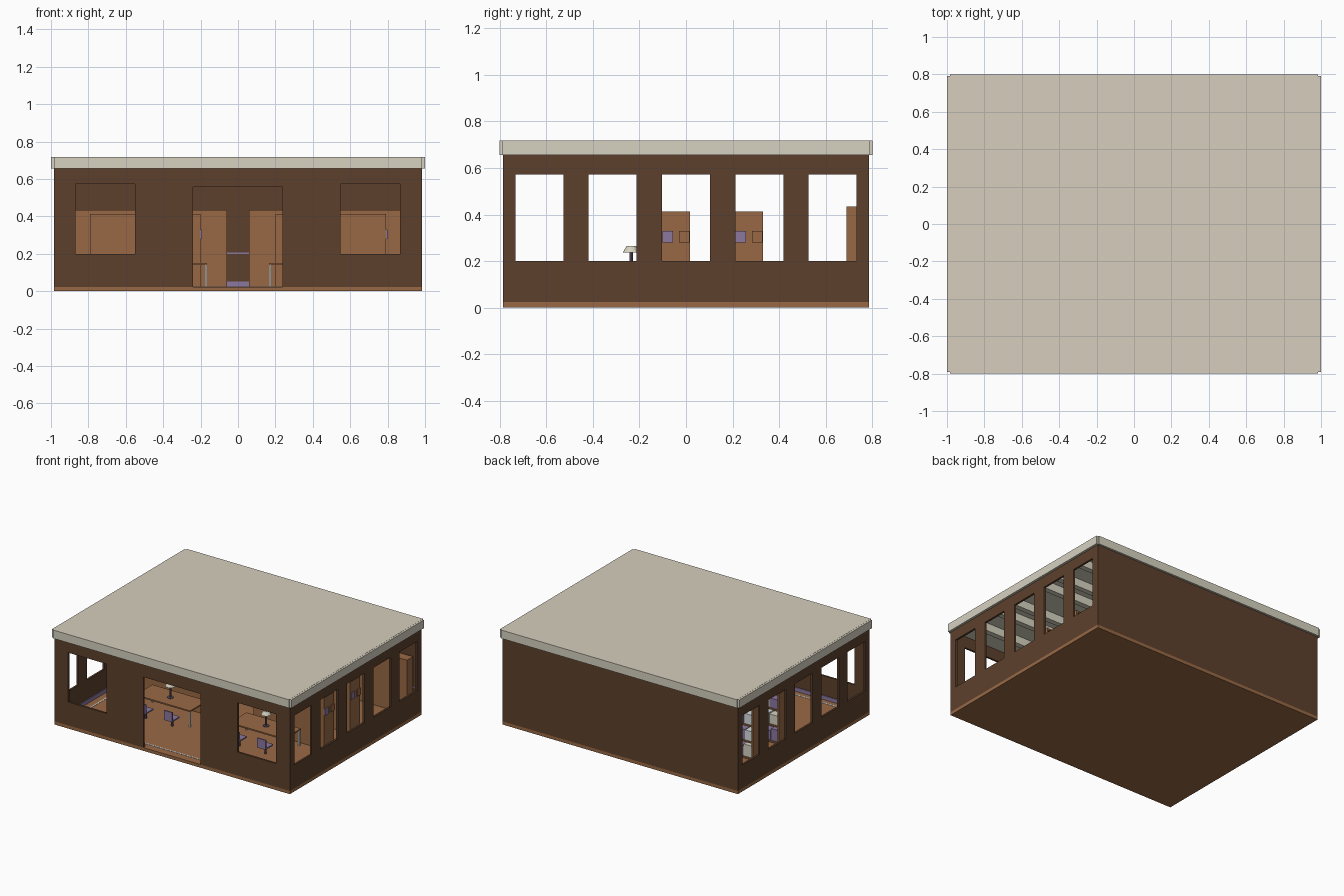
import bpy, bmesh, math, random
from mathutils import Matrix, Vector

if "Cube" in bpy.data.objects:
    bpy.data.objects.remove(bpy.data.objects["Cube"])

random.seed(4)


def lin(c):
    c /= 255
    return c / 12.92 if c <= 0.04045 else ((c + 0.055) / 1.055) ** 2.4


def material(name, r, g, b):
    m = bpy.data.materials.new(name)
    m.diffuse_color = (lin(r), lin(g), lin(b), 1)
    m.use_nodes = True
    m.node_tree.nodes["Principled BSDF"].inputs["Base Color"].default_value = m.diffuse_color
    return m


DARK = material("dark brown", 93, 64, 44)
WOOD = material("light wood brown", 153, 105, 69)
STONE = material("warm grey beige", 214, 210, 193)
ROOF = material("roof beige", 214, 206, 190)
PURPLE = material("muted purple", 140, 120, 160)
METAL = material("pale metal", 216, 222, 222)
STEM = material("dark grey purple", 98, 88, 106)


def boxes(name, mat, items):
    """One object made of boxes given as (x0, x1, y0, y1, z0, z1)."""
    bm = bmesh.new()
    for x0, x1, y0, y1, z0, z1 in items:
        m = Matrix.Translation(((x0 + x1) / 2, (y0 + y1) / 2, (z0 + z1) / 2))
        m = m @ Matrix.Diagonal((x1 - x0, y1 - y0, z1 - z0, 1))
        bmesh.ops.create_cube(bm, size=1, matrix=m)
    return finish(name, mat, bm)


def finish(name, mat, bm):
    me = bpy.data.meshes.new(name)
    bm.to_mesh(me)
    bm.free()
    me.materials.append(mat)
    ob = bpy.data.objects.new(name, me)
    bpy.context.collection.objects.link(ob)
    return ob


def cone(name, mat, x, y, z0, z1, r0, r1, n=12):
    bm = bmesh.new()
    bmesh.ops.create_cone(bm, cap_ends=True, segments=n, radius1=r0, radius2=r1, depth=z1 - z0,
                          matrix=Matrix.Translation((x, y, (z0 + z1) / 2)))
    return finish(name, mat, bm)


def pierced(a0, a1, z0, z1, openings):
    """Rectangles (a0, a1, z0, z1) filling a wall around its openings."""
    out, a = [], a0
    for b0, b1, s, t in openings:
        out.append((a, b0, z0, z1))
        if s > z0 + 0.001:
            out.append((b0, b1, z0, s))
        out.append((b0, b1, t, z1))
        a = b1
    out.append((a, a1, z0, z1))
    return out


W, D, T = 0.983, 0.785, 0.015
F, TOP = 0.024, 0.66

# Floor slab
boxes("floor_slab", WOOD, [(-W, W, -D, D, 0, F)])

# Outer walls
front = [(-0.87, -0.55, 0.2, 0.573), (-0.24, 0.237, F, 0.557), (0.547, 0.867, 0.2, 0.573)]
boxes("front_wall", DARK, [(a, b, -D, -D + T, s, t) for a, b, s, t in pierced(-W, W, F, TOP, front)])
boxes("back_wall", DARK, [(-W, W, D - T, D, F, TOP)])
side = [(c - 0.103, c + 0.103, 0.2, 0.573) for c in (-0.628, -0.316, 0, 0.316, 0.628)]
for s, label in ((-1, "left"), (1, "right")):
    x0, x1 = sorted((s * W, s * (W - T)))
    boxes(label + "_wall", DARK, [(x0, x1, a, b, u, v)
          for a, b, u, v in pierced(-D + T, D - T, F, TOP, side)])

# Roof and its edge boards
boxes("roof_slab", STONE, [(-W, W, -D, D, TOP, 0.714)])
boxes("roof_cover", ROOF, [(-0.985, 0.985, -0.8, 0.8, 0.714, 0.719)])
boxes("roof_side_cover", ROOF, [(s * 0.9925 - 0.0075, s * 0.9925 + 0.0075, -0.79, 0.79, 0.713, 0.718)
                                for s in (-1, 1)])
boxes("front_back_fascia", STONE, [(-0.985, 0.985, -0.8, -D, 0.656, 0.714),
                                   (-0.985, 0.985, D, 0.8, 0.656, 0.714)])
boxes("side_fascia", STONE, [(-1, -W, -0.79, 0.79, 0.656, 0.713), (W, 1, -0.79, 0.79, 0.656, 0.713)])

# Ceiling beams
boxes("ceiling_beam", STONE, [(-W + T, W - T, y - 0.02, y + 0.02, 0.6, TOP)
                              for y in (-0.55, -0.315, -0.155, 0.155, 0.315, 0.55)])

# Skirting, back wall rail and pale floor border
ix, iy, t = W - T, D - T, 0.006
z0, z1 = F, 0.053
boxes("wall_trim", PURPLE, [
    (-ix, ix, iy - t, iy, z0, z1), (-ix, -ix + t, -iy, iy, z0, z1), (ix - t, ix, -iy, iy, z0, z1),
    (-ix, -0.24, -iy, -iy + t, z0, z1), (0.237, ix, -iy, -iy + t, z0, z1),
    (-ix, ix, iy - t, iy, 0.198, 0.206)])
bx, by, z = 0.913, 0.725, F + 0.002
boxes("floor_border", METAL, [(-bx, bx, -by, -by + 0.01, F, z), (-bx, bx, by - 0.01, by, F, z),
                              (-bx, -bx + 0.01, -by, by, F, z), (bx - 0.01, bx, -by, by, F, z)])

# Tall shelves along the back wall
for s in (-1, 1):
    x0, x1 = sorted((s * 0.06, s * 0.93))
    boxes("back_shelf", WOOD, [(x0, x1, 0.688, 0.76, F, 0.434)])

# Free-standing shelves with books on the rear side and plates on the right end
for x0 in (-0.79, 0.2):
    x1 = x0 + 0.59
    for y0 in (-0.103, 0.21):
        y1, h = y0 + 0.12, 0.413
        levels = [F + 0.01 + i * 0.123 for i in range(4)]
        parts = [(x0, x1, y0, y0 + 0.05, F, h), (x0, x0 + 0.012, y0 + 0.05, y1, F, h),
                 (x1 - 0.012, x1, y0 + 0.05, y1, F, h)]
        parts += [(x0 + 0.012, x1 - 0.012, y0 + 0.05, y1, v - 0.005, v + 0.005) for v in levels]
        boxes("book_shelf", WOOD, parts)
        books = {0: [], 1: [], 2: []}
        for v in levels[:3]:
            x = x0 + 0.02
            while x < x1 - 0.09:
                w = random.uniform(0.05, 0.07)
                books[random.randrange(3)].append(
                    (x, x + w, y0 + 0.05, y1 - 0.01, v + 0.005, v + random.uniform(0.075, 0.1)))
                x += w + 0.003
        for k, m in enumerate((PURPLE, STONE, METAL)):
            boxes("books", m, books[k])
        boxes("end_plate", PURPLE, [(x1, x1 + 0.008, y0 + 0.003, y0 + 0.047, 0.28, 0.33)])
        boxes("end_panel", WOOD, [(x1, x1 + 0.008, y0 + 0.073, y0 + 0.118, 0.28, 0.33)])

# Reading tables with lamps and chairs
for s in (-1, 1):
    def span(a, b):
        return tuple(sorted((s * a, s * b)))
    boxes("table_top", WOOD, [span(0.165, 0.62) + (-0.335, -0.135, 0.14, 0.15)])
    boxes("table_leg", METAL, [span(a, a + 0.01) + (y, y + 0.01, F, 0.14)
                               for a in (0.167, 0.608) for y in (-0.33, -0.15)])
    lx, ly = s * 0.4, -0.235
    cone("lamp_foot", STEM, lx, ly, 0.15, 0.155, 0.022, 0.022)
    cone("lamp_stem", STEM, lx, ly, 0.155, 0.24, 0.007, 0.007, 8)
    cone("lamp_shade", STONE, lx, ly, 0.238, 0.265, 0.036, 0.02)
    for c in (0.28, 0.5):
        a, b = c - 0.035, c + 0.035
        boxes("chair_seat", PURPLE, [span(a, b) + (-0.425, -0.345, 0.08, 0.09)])
        boxes("chair_back", PURPLE, [span(a, b) + (-0.435, -0.425, 0.08, 0.152)])
        cone("chair_post", STEM, s * c, -0.385, F, 0.08, 0.008, 0.008, 8)
